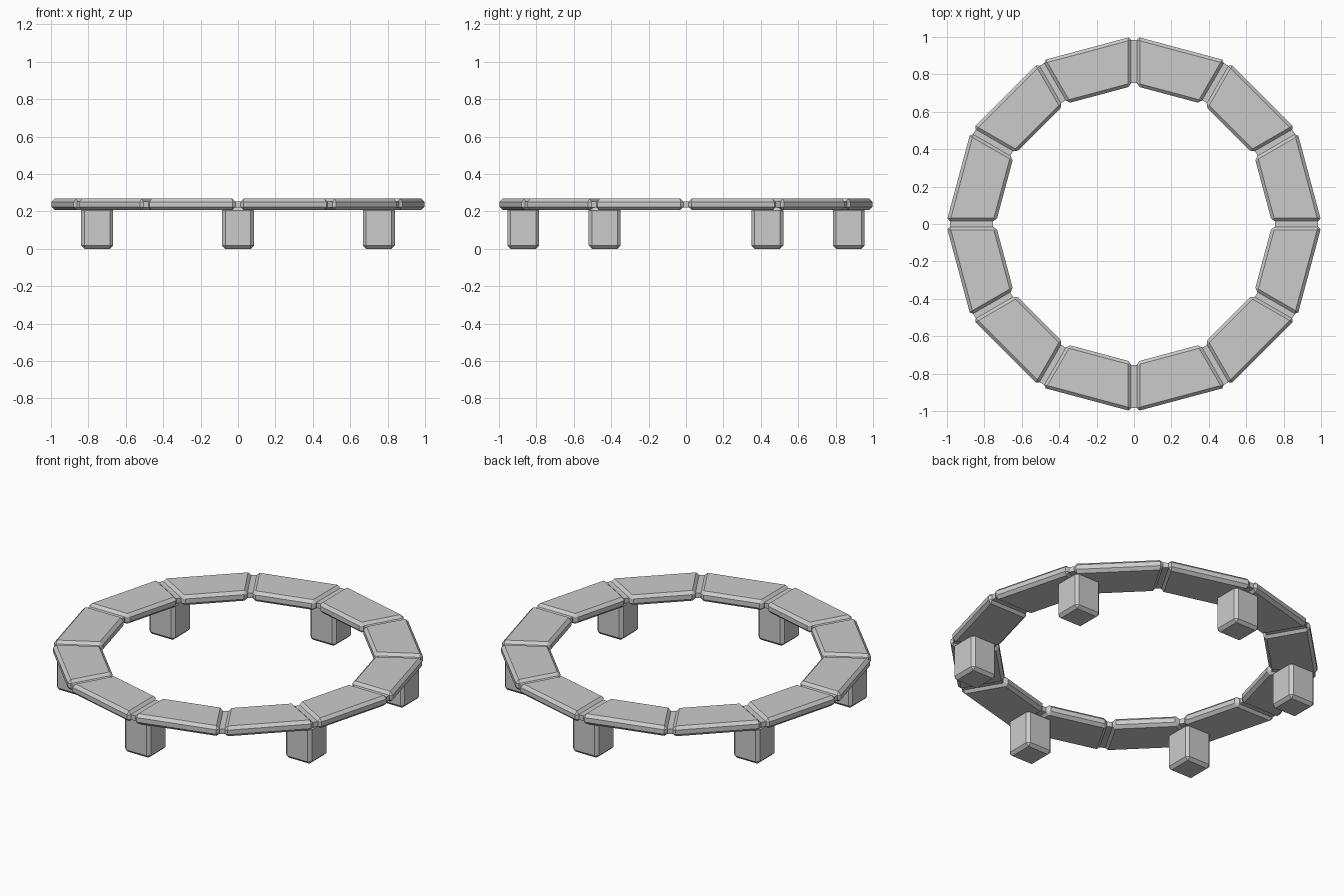
import bpy, bmesh, math

if "Cube" in bpy.data.objects:
    bpy.data.objects.remove(bpy.data.objects["Cube"])

N = 12
STEP = math.tau / N


def prism(name, pts, z0, z1, bevel=0.0):
    """Extrude a flat outline between two heights and chamfer its edges."""
    bm = bmesh.new()
    low = [bm.verts.new((x, y, z0)) for x, y in pts]
    high = [bm.verts.new((x, y, z1)) for x, y in pts]
    bm.faces.new(low[::-1])
    bm.faces.new(high)
    for i in range(len(pts)):
        j = (i + 1) % len(pts)
        bm.faces.new((low[i], low[j], high[j], high[i]))
    bmesh.ops.recalc_face_normals(bm, faces=bm.faces)
    if bevel:
        bmesh.ops.bevel(bm, geom=bm.edges[:], offset=bevel, segments=1,
                        profile=0.5, affect='EDGES')
    mesh = bpy.data.meshes.new(name)
    bm.to_mesh(mesh)
    bm.free()
    ob = bpy.data.objects.new(name, mesh)
    bpy.context.collection.objects.link(ob)
    return ob


# seat slabs: twelve mitred trapezoids with a narrow gap at each seam
def half_len(apothem, gap=0.014):
    return apothem * math.tan(STEP / 2) - gap / math.cos(STEP / 2)

outer, inner = 0.971, 0.715
slab = [(inner, -half_len(inner)), (outer, -half_len(outer)),
        (outer, half_len(outer)), (inner, half_len(inner))]
for k in range(N):
    ob = prism("seat_slab", slab, 0.207, 0.268, 0.017)
    ob.rotation_euler.z = (k + 0.5) * STEP

# recessed joint strips filling the seams
joint = [(0.755, -0.025), (0.985, -0.025), (0.985, 0.025), (0.755, 0.025)]
for k in range(N):
    ob = prism("seam_joint", joint, 0.222, 0.252)
    ob.rotation_euler.z = k * STEP

# six square legs standing under every other seam
h = 0.085
for k in range(6):
    a = math.radians(30 + 60 * k)
    ob = prism("leg", [(-h, -h), (h, -h), (h, h), (-h, h)], 0.0, 0.222, 0.017)
    ob.location = (0.87 * math.cos(a), 0.87 * math.sin(a), 0)
